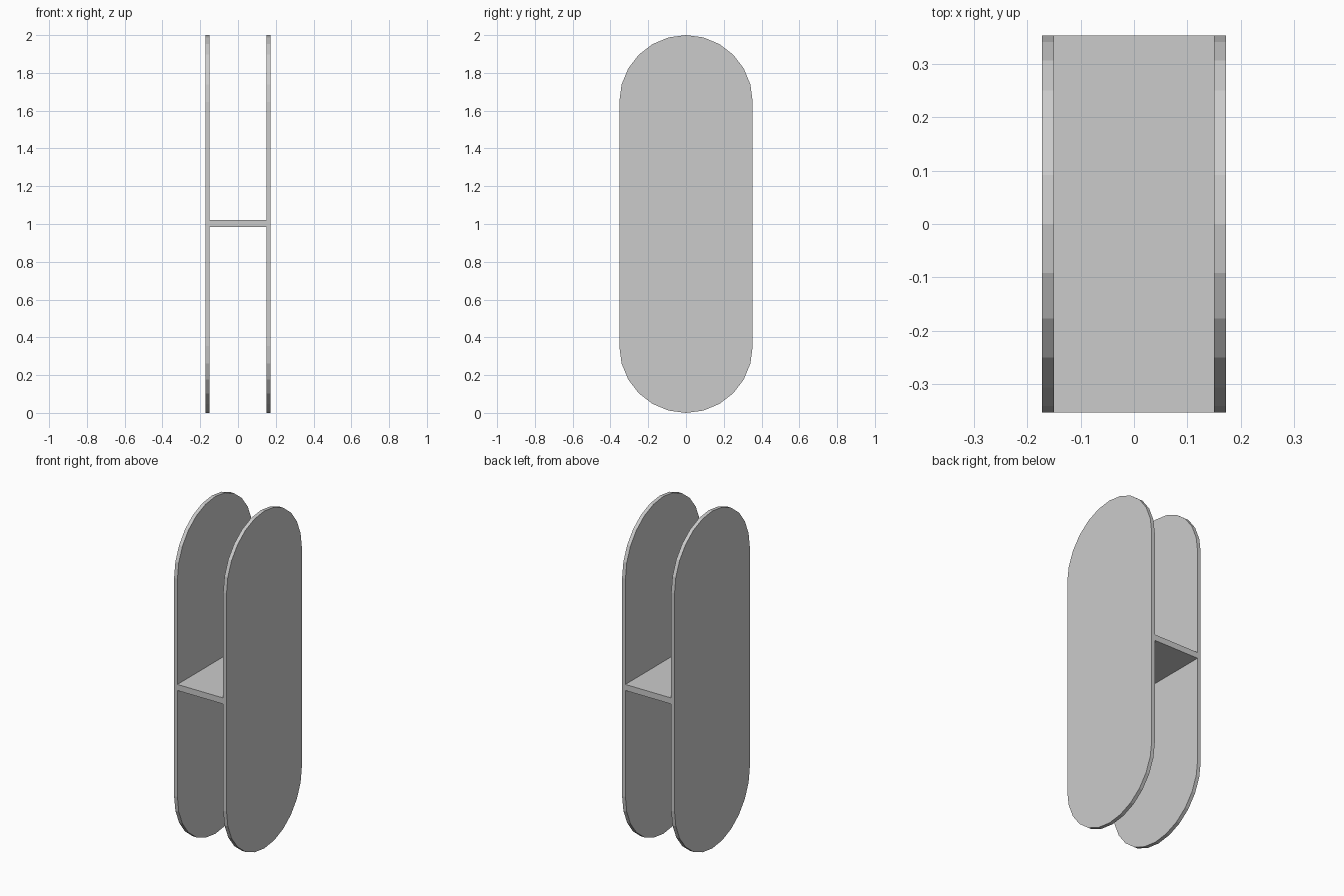
import bpy, bmesh
from math import sin, cos, pi

if "Cube" in bpy.data.objects:
    bpy.data.objects.remove(bpy.data.objects["Cube"])

R, H = 0.353, 2.0            # end radius and overall height
X_IN, X_OUT = 0.15, 0.172    # inner and outer faces of the side panels
SEG = 12                     # sides per half-round end


def add_object(name, bm):
    bmesh.ops.recalc_face_normals(bm, faces=bm.faces)
    mesh = bpy.data.meshes.new(name)
    bm.to_mesh(mesh)
    bm.free()
    obj = bpy.data.objects.new(name, mesh)
    bpy.context.collection.objects.link(obj)
    return obj


def side_panel(name, x0, x1):
    # Stadium outline in the YZ plane, extruded along X
    bm = bmesh.new()
    outline = []
    for start, zc in ((0, H - R), (pi, R)):
        for i in range(SEG + 1):
            a = start + pi * i / SEG
            outline.append(bm.verts.new((x0, R * cos(a), zc + R * sin(a))))
    face = bm.faces.new(outline)
    ext = bmesh.ops.extrude_face_region(bm, geom=[face], use_keep_orig=True)
    moved = [g for g in ext["geom"] if isinstance(g, bmesh.types.BMVert)]
    bmesh.ops.translate(bm, verts=moved, vec=(x1 - x0, 0, 0))
    return add_object(name, bm)


# Two rounded side panels
side_panel("right_panel", X_IN, X_OUT)
side_panel("left_panel", -X_OUT, -X_IN)

# Flat shelf joining the panels at mid height
bm = bmesh.new()
bmesh.ops.create_cube(bm, size=1)
bmesh.ops.scale(bm, vec=(2 * X_IN, 2 * R, 0.036), verts=bm.verts)
bmesh.ops.translate(bm, vec=(0, 0, 1.003), verts=bm.verts)
add_object("middle_shelf", bm)
